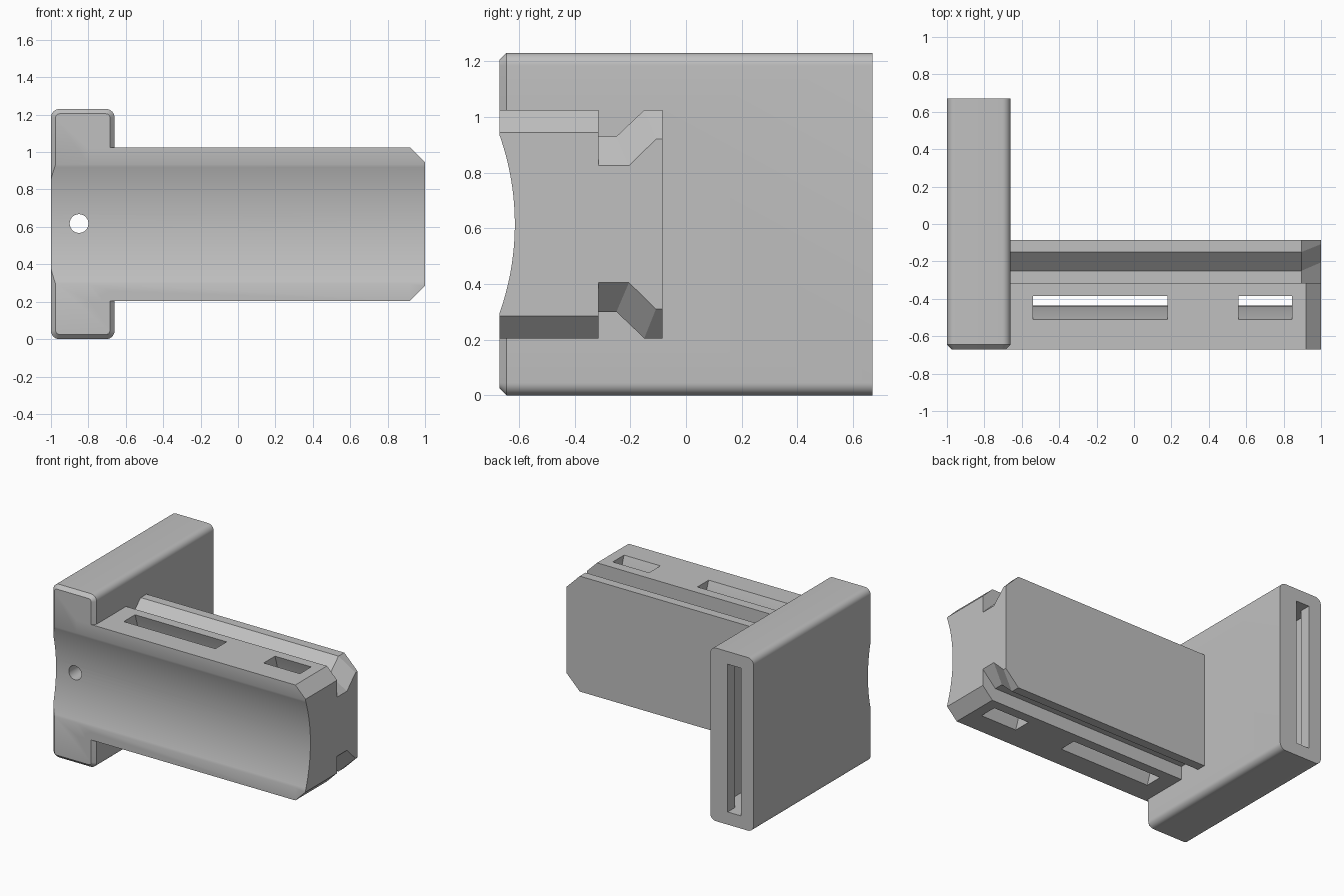
import bpy, bmesh, math

old = bpy.data.objects.get("Cube")
if old:
    bpy.data.objects.remove(old, do_unlink=True)

MID = 0.615          # height of the symmetry plane
ARC_Y = -1.573       # axis shared by the front hollow and the strap slots

grey = bpy.data.materials.new("plain grey")
grey.use_nodes = True
grey.diffuse_color = (0.53, 0.53, 0.53, 1)
grey.node_tree.nodes["Principled BSDF"].inputs["Base Color"].default_value = (0.53, 0.53, 0.53, 1)


def finish(name, bm):
    bmesh.ops.recalc_face_normals(bm, faces=bm.faces)
    mesh = bpy.data.meshes.new(name)
    bm.to_mesh(mesh)
    bm.free()
    mesh.materials.append(grey)
    obj = bpy.data.objects.new(name, mesh)
    bpy.context.collection.objects.link(obj)
    return obj


def loft(name, sections):
    """Join matching (y, z) outlines placed along x; z is measured from MID."""
    bm = bmesh.new()
    rings = [[bm.verts.new((x, y, MID + z)) for y, z in pts] for x, pts in sections]
    n = len(rings[0])
    for a, b in zip(rings, rings[1:]):
        for i in range(n):
            j = (i + 1) % n
            bm.faces.new((a[i], a[j], b[j], b[i]))
    bm.faces.new(rings[0])
    bm.faces.new(rings[-1])
    return finish(name, bm)


def box(name, x0, x1, y0, y1, h):
    outline = [(y0, -h), (y1, -h), (y1, h), (y0, h)]
    return loft(name, [(x0, outline), (x1, outline)])


def mirrored(half):
    return half + [(y, -z) for y, z in reversed(half)]


def arc(radius, half_height, steps=32):
    a = math.asin(half_height / radius)
    angles = [-a + 2 * a * i / steps for i in range(steps + 1)]
    return [(ARC_Y + radius * math.cos(t), radius * math.sin(t)) for t in angles]


def combine(target, tool, operation):
    mod = target.modifiers.new(operation.lower(), 'BOOLEAN')
    mod.operation = operation
    mod.solver = 'EXACT'
    mod.object = tool
    bpy.context.view_layer.objects.active = target
    bpy.ops.object.modifier_apply(modifier=mod.name)
    bpy.data.objects.remove(tool, do_unlink=True)


# Tall plate: rounded long edges, chamfered front
body = box("slotted_bracket", -1, -0.66, -0.67, 0.67, MID)
bm = bmesh.new()
bm.from_mesh(body.data)
long_edges = [e for e in bm.edges if abs(e.verts[0].co.y - e.verts[1].co.y) > 1]
bmesh.ops.bevel(bm, geom=long_edges, offset=0.045, segments=8, profile=0.5, affect='EDGES')
front_edges = [e for e in bm.edges if all(v.co.y < -0.66 for v in e.verts)]
bmesh.ops.bevel(bm, geom=front_edges, offset=0.025, segments=1, affect='EDGES')
bm.to_mesh(body.data)
bm.free()

# Front bar with a chamfered end
ends = [(x, mirrored([(-0.67, h), (-0.315, h)]))
        for x, h in ((-0.8, 0.41), (0.92, 0.41), (1, 0.33))]
combine(body, loft("front_bar", ends), 'UNION')

# Rear bar: sloped rail grooves above and below, chamfered end
full = mirrored([(-0.4, 0.315), (-0.25, 0.315), (-0.15, 0.41), (-0.085, 0.41)])
small = mirrored([(-0.4, 0.21), (-0.205, 0.21), (-0.108, 0.305), (-0.085, 0.305)])
combine(body, loft("rear_bar", [(-0.8, full), (0.895, full), (1, small)]), 'UNION')

# Shallow hollow along the whole front
hollow = arc(0.958, 0.4) + [(-1.2, 0.4), (-1.2, -0.4)]
combine(body, loft("hollow_cutter", [(-1.2, hollow), (1.2, hollow)]), 'DIFFERENCE')

# Curved strap slots passing from top to bottom
strap = arc(1.138, 0.5) + arc(1.257, 0.5)[::-1]
for x0, x1 in ((-0.54, 0.18), (0.56, 0.845)):
    combine(body, loft("strap_cutter", [(x0, strap), (x1, strap)]), 'DIFFERENCE')

# Inner chamber with a narrow rear opening
combine(body, box("chamber_cutter", -0.96, -0.7, -0.5, 0.59, 0.525), 'DIFFERENCE')
combine(body, box("rear_slit_cutter", -0.9, -0.797, 0.5, 0.8, 0.525), 'DIFFERENCE')

# Round front hole into the chamber
bpy.ops.mesh.primitive_cylinder_add(vertices=40, radius=0.05, depth=0.5,
                                    location=(-0.85, -0.6, MID + 0.003),
                                    rotation=(math.pi / 2, 0, 0))
combine(body, bpy.context.object, 'DIFFERENCE')

# Smooth curves, crisp edges, one colour
body.data.materials.clear()
body.data.materials.append(grey)
for poly in body.data.polygons:
    poly.material_index = 0
bpy.ops.object.select_all(action='DESELECT')
body.select_set(True)
bpy.context.view_layer.objects.active = body
bpy.ops.object.shade_smooth_by_angle(angle=math.radians(30))
